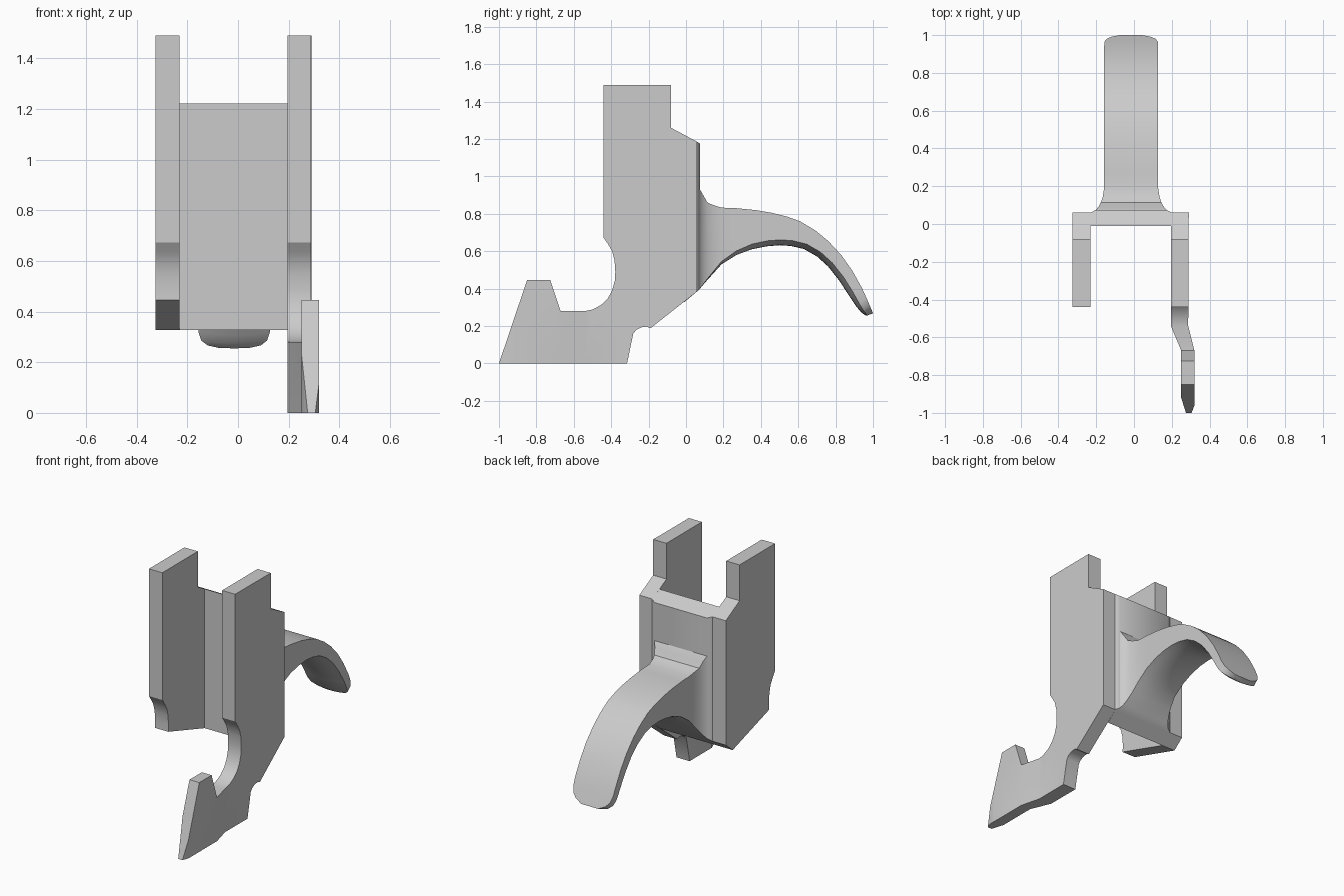
import bpy, bmesh
from mathutils import Vector


def finish(name, bm):
    bmesh.ops.recalc_face_normals(bm, faces=bm.faces)
    mesh = bpy.data.meshes.new(name)
    bm.to_mesh(mesh)
    bm.free()
    ob = bpy.data.objects.new(name, mesh)
    bpy.context.collection.objects.link(ob)
    bpy.context.view_layer.objects.active = ob
    ob.select_set(True)
    return ob


def extrude_profile(profile, x0, x1):
    """Side profile of (y, z) points extruded along x."""
    bm = bmesh.new()
    face = bm.faces.new([bm.verts.new((x0, y, z)) for y, z in profile])
    res = bmesh.ops.extrude_face_region(bm, geom=[face], use_keep_orig=True)
    for v in res["geom"]:
        if isinstance(v, bmesh.types.BMVert):
            v.co.x = x1
    return bm


def lerp_table(table, y):
    for (y0, a0, b0), (y1, a1, b1) in zip(table, table[1:]):
        if y <= y1 + 1e-6:
            t = (y - y0) / (y1 - y0)
            return a0 + (a1 - a0) * t, b0 + (b1 - b0) * t
    return table[-1][1:]


def loft(name, stations, cols=9):
    """Stations: top y, z, bottom y, z, half width, underside crown."""
    bm = bmesh.new()
    rings = []
    for yt, zt, yb, zb, w, crown in stations:
        top, bottom = Vector((0, yt, zt)), Vector((0, yb, zb))
        up = (top - bottom).normalized()
        pts = [top + Vector((-w, 0, 0)), top + Vector((w, 0, 0))]
        for i in range(cols):
            t = 1 - 2 * i / (cols - 1)
            pts.append(bottom + up * crown * t * t + Vector((w * t, 0, 0)))
        rings.append([bm.verts.new(p + Vector((-0.015, 0, 0))) for p in pts])
    for a, b in zip(rings, rings[1:]):
        for i in range(len(a)):
            j = (i + 1) % len(a)
            bm.faces.new((a[i], a[j], b[j], b[i]))
    bm.faces.new(rings[0])
    bm.faces.new(rings[-1])
    return finish(name, bm)


# Outline shared by both side walls: top, shoulder, and the round front notch
upper = [(-0.44, 1.49), (-0.08, 1.49), (-0.08, 1.26), (0.06, 1.185), (0.06, 0.385)]
notch = [(-0.38, 0.445), (-0.378, 0.49), (-0.382, 0.55), (-0.395, 0.60),
         (-0.415, 0.635), (-0.44, 0.672)]

# Short left wall
finish("left_wall", extrude_profile(upper + [(-0.01, 0.327)] + notch, -0.325, -0.23))

# Long right wall with the foot, bent outward in plan
foot = [(-0.19, 0.188), (-0.21, 0.197), (-0.24, 0.193), (-0.265, 0.18), (-0.282, 0.16),
        (-0.315, 0), (-1, 0), (-0.85, 0.445), (-0.725, 0.445), (-0.67, 0.28),
        (-0.54, 0.28), (-0.50, 0.288), (-0.455, 0.312), (-0.42, 0.345), (-0.395, 0.39)]
plan = [(-1, 0.275, 0.305), (-0.96, 0.2625, 0.32), (-0.92, 0.25, 0.32),
        (-0.67, 0.25, 0.32), (-0.54, 0.195, 0.287), (0.06, 0.195, 0.29)]
bm = extrude_profile(upper + foot + notch, 0, 1)
for y, _, _ in plan[1:-1]:
    bmesh.ops.bisect_plane(bm, geom=bm.verts[:] + bm.edges[:] + bm.faces[:], dist=1e-5,
                           plane_co=(0, y, 0), plane_no=(0, 1, 0))
for v in bm.verts:
    inner, outer = lerp_table(plan, v.co.y)
    v.co.x = outer if v.co.x > 0.5 else inner
finish("right_wall_and_foot", bm)

# Back plate between the walls
finish("back_plate", extrude_profile(
    [(-0.01, 1.222), (0.06, 1.185), (0.06, 0.385), (-0.01, 0.327)], -0.23, 0.195))

# Slightly raised pad behind the plate
loft("back_pad", [(0.05, 1.19, 0.05, 0.377, 0.225, 0),
                  (0.06, 1.185, 0.06, 0.385, 0.215, 0),
                  (0.075, 1.175, 0.075, 0.40, 0.187, 0)], cols=2)

# Curved trigger-like arm with a flared root and rounded tip
loft("curved_arm", [
    (0.06, 0.95, 0.06, 0.387, 0.21, 0),
    (0.075, 0.93, 0.075, 0.40, 0.187, 0),
    (0.092, 0.90, 0.092, 0.42, 0.172, 0.003),
    (0.115, 0.86, 0.115, 0.447, 0.16, 0.006),
    (0.145, 0.847, 0.145, 0.48, 0.15, 0.01),
    (0.19, 0.833, 0.19, 0.53, 0.143, 0.015),
    (0.27, 0.83, 0.27, 0.58, 0.143, 0.022),
    (0.37, 0.82, 0.35, 0.61, 0.143, 0.028),
    (0.46, 0.805, 0.43, 0.626, 0.143, 0.03),
    (0.54, 0.785, 0.50, 0.632, 0.143, 0.03),
    (0.61, 0.76, 0.56, 0.628, 0.143, 0.03),
    (0.69, 0.712, 0.63, 0.612, 0.143, 0.03),
    (0.76, 0.655, 0.70, 0.572, 0.143, 0.03),
    (0.83, 0.58, 0.76, 0.518, 0.143, 0.03),
    (0.89, 0.495, 0.82, 0.442, 0.143, 0.03),
    (0.94, 0.405, 0.87, 0.365, 0.143, 0.028),
    (0.965, 0.35, 0.91, 0.305, 0.141, 0.022),
    (0.98, 0.315, 0.935, 0.275, 0.13, 0.016),
    (0.991, 0.29, 0.955, 0.26, 0.105, 0.01),
    (1.0, 0.268, 0.965, 0.255, 0.06, 0.004)])

bpy.ops.object.shade_smooth_by_angle(angle=0.52)
